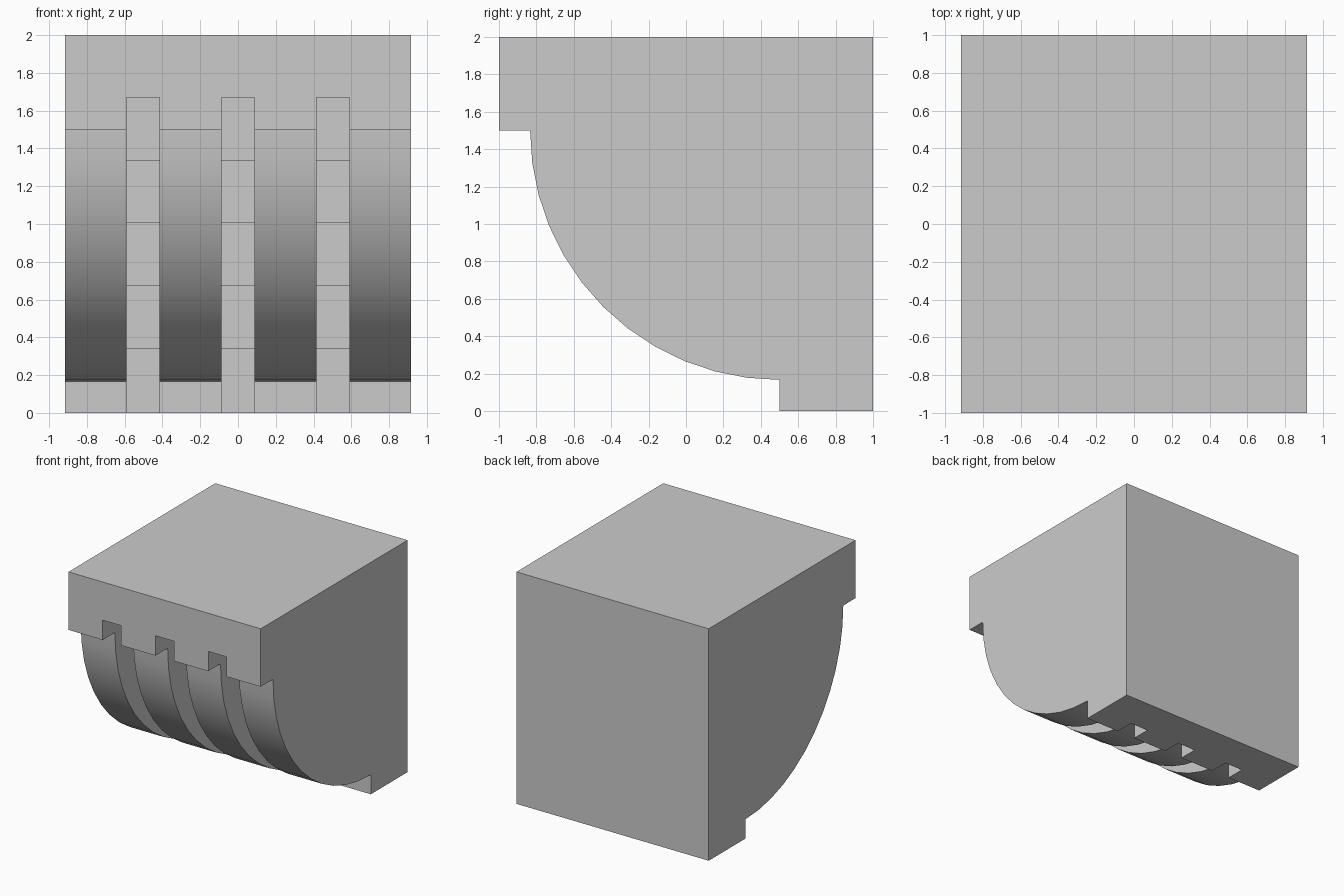
import bpy, bmesh, math

if "Cube" in bpy.data.objects:
    bpy.data.objects.remove(bpy.data.objects["Cube"])

HALF_W = 0.917
GROOVE_X = (-0.504, 0.0, 0.504)
GROOVE_HALF = 0.0875


def prism(name, profile, x0, x1):
    """Extrude a (y, z) profile along x."""
    bm = bmesh.new()
    face = bm.faces.new([bm.verts.new((x0, y, z)) for y, z in profile])
    ext = bmesh.ops.extrude_face_region(bm, geom=[face])
    moved = [v for v in ext["geom"] if isinstance(v, bmesh.types.BMVert)]
    bmesh.ops.translate(bm, verts=moved, vec=(x1 - x0, 0, 0))
    bmesh.ops.recalc_face_normals(bm, faces=bm.faces)
    mesh = bpy.data.meshes.new(name)
    bm.to_mesh(mesh)
    bm.free()
    obj = bpy.data.objects.new(name, mesh)
    bpy.context.collection.objects.link(obj)
    return obj


# Bracket body: top slab, quarter-round belly, foot
R = 4 / 3
arc = [(0.5 - R * math.cos(a), 1.5 - R * math.sin(a))
       for a in (math.radians(7.5 * i) for i in range(13))]
body = prism("corbel_body",
             [(1, 2), (-1, 2), (-1, 1.5)] + arc + [(0.5, 0), (1, 0)],
             -HALF_W, HALF_W)

# Groove cutters: stepped floor rising towards the front
steps = []
for i in range(5):
    y = (2 - i) / 3
    steps += [(y, -0.2 if i == 0 else i / 3 + 0.004), (y, (i + 1) / 3 + 0.004)]
groove = [(-1.2, -0.2)] + steps + [(-1.2, steps[-1][1])]

bpy.context.view_layer.objects.active = body
body.select_set(True)
for x in GROOVE_X:
    cutter = prism("groove_cutter", groove, x - GROOVE_HALF, x + GROOVE_HALF)
    cutter.hide_render = True
    mod = body.modifiers.new("groove", 'BOOLEAN')
    mod.operation = 'DIFFERENCE'
    mod.solver = 'EXACT'
    mod.object = cutter
    bpy.ops.object.modifier_apply(modifier=mod.name)
    bpy.data.objects.remove(cutter)

# Smooth belly, crisp edges
bpy.ops.object.shade_smooth_by_angle(angle=math.radians(30))
